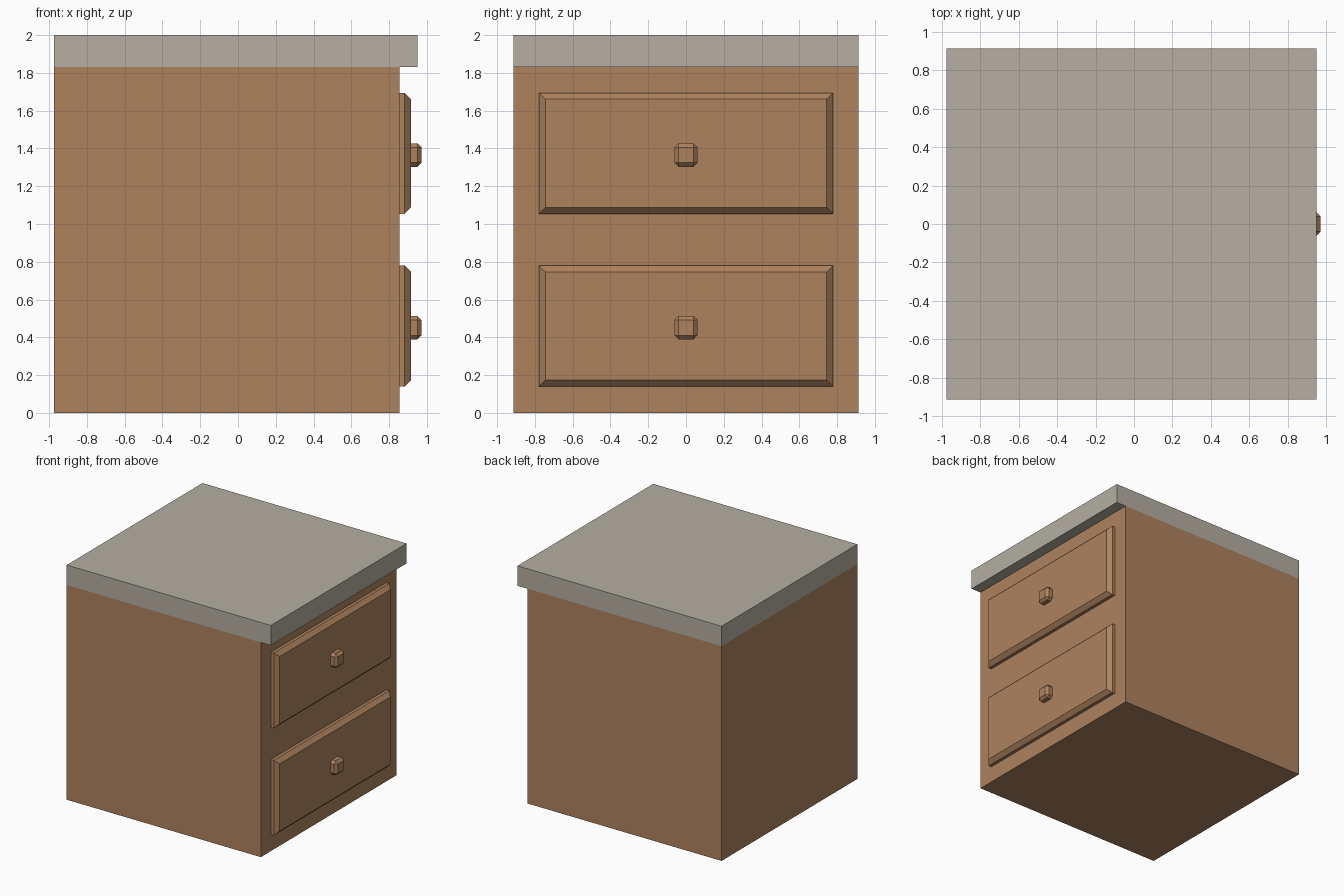
import bpy, bmesh

if "Cube" in bpy.data.objects:
    bpy.data.objects.remove(bpy.data.objects["Cube"])


def material(name, rgb):
    m = bpy.data.materials.new(name)
    m.diffuse_color = (*rgb, 1.0)
    m.use_nodes = True
    m.node_tree.nodes["Principled BSDF"].inputs["Base Color"].default_value = m.diffuse_color
    return m


wood = material("warm wood", (0.425, 0.226, 0.114))
stone = material("grey stone", (0.465, 0.430, 0.365))


def finish(bm, name, mat):
    bmesh.ops.recalc_face_normals(bm, faces=bm.faces)
    mesh = bpy.data.meshes.new(name)
    bm.to_mesh(mesh)
    bm.free()
    mesh.materials.append(mat)
    obj = bpy.data.objects.new(name, mesh)
    bpy.context.collection.objects.link(obj)
    return obj


def box(name, lo, hi, mat, bevel=0.0):
    """Box between two corners, optionally with every edge chamfered."""
    bm = bmesh.new()
    bmesh.ops.create_cube(bm, size=1.0)
    for v in bm.verts:
        for i in range(3):
            v.co[i] = (lo[i] + hi[i]) / 2 + v.co[i] * (hi[i] - lo[i])
    if bevel:
        bmesh.ops.bevel(bm, geom=bm.edges[:], offset=bevel, segments=1,
                        affect='EDGES', profile=0.5)
    return finish(bm, name, mat)


def raised_panel(name, z_mid, mat):
    """Drawer front: straight sides, then a chamfer up to the flat face."""
    bm = bmesh.new()
    rings = []
    for x, inset in ((0.855, 0.0), (0.882, 0.0), (0.915, 0.033)):
        hy, hz = 0.778 - inset, 0.32 - inset
        rings.append([bm.verts.new((x, sy * hy, z_mid + sz * hz))
                      for sy, sz in ((-1, -1), (1, -1), (1, 1), (-1, 1))])
    for a, b in zip(rings, rings[1:]):
        for i in range(4):
            j = (i + 1) % 4
            bm.faces.new((a[i], a[j], b[j], b[i]))
    bm.faces.new(rings[0])
    bm.faces.new(rings[-1])
    return finish(bm, name, mat)


# Cabinet body and overhanging worktop
box("cabinet_body", (-0.975, -0.914, 0.0), (0.855, 0.914, 1.83), wood)
box("worktop", (-0.975, -0.914, 1.83), (0.949, 0.914, 2.0), stone)

# Two drawers, each with a chamfered knob sunk into its front
for label, z in (("lower", 0.46), ("upper", 1.374)):
    raised_panel(label + "_drawer_front", z, wood)
    kz = z - 0.009
    box(label + "_drawer_knob", (0.85, -0.062, kz - 0.062),
        (0.972, 0.062, kz + 0.062), wood, bevel=0.022)
